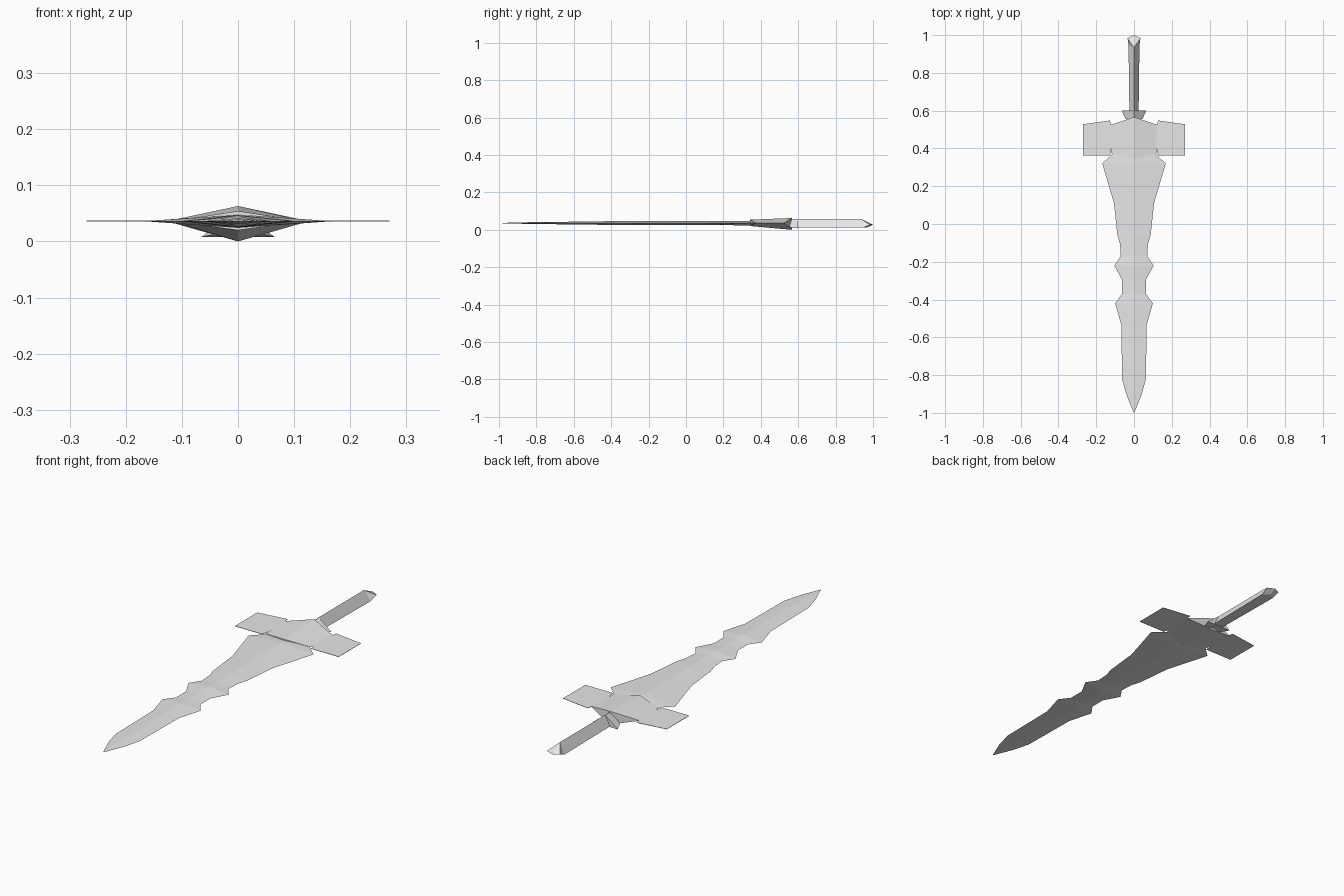
import bpy, bmesh

cube = bpy.data.objects.get("Cube")
if cube:
    bpy.data.objects.remove(cube, do_unlink=True)

steel = bpy.data.materials.new("steel_grey")
steel.use_nodes = True
GREY = (0.8, 0.8, 0.8, 1)
steel.diffuse_color = GREY
steel.node_tree.nodes["Principled BSDF"].inputs["Base Color"].default_value = GREY

MID = 0.036  # height of the cutting edge plane


def finish(name, bm):
    bmesh.ops.remove_doubles(bm, verts=bm.verts, dist=0.0001)
    bmesh.ops.recalc_face_normals(bm, faces=bm.faces)
    mesh = bpy.data.meshes.new(name)
    bm.to_mesh(mesh)
    bm.free()
    mesh.materials.append(steel)
    obj = bpy.data.objects.new(name, mesh)
    bpy.context.collection.objects.link(obj)
    return obj


def loft(name, rings):
    """Skin equal-length rings of points with flat faces and closed ends."""
    bm = bmesh.new()
    loops = [[bm.verts.new(p) for p in ring] for ring in rings]
    n = len(loops[0])
    for a, b in zip(loops, loops[1:]):
        for i in range(n):
            j = (i + 1) % n
            bm.faces.new((a[i], a[j], b[j], b[i]))
    bm.faces.new(loops[0])
    bm.faces.new(loops[-1])
    return finish(name, bm)


def diamond(half, y, up, down, y_ridge=None):
    r = y if y_ridge is None else y_ridge
    return [(half, y, MID), (0, r, MID + up), (-half, y, MID), (0, r, MID - down)]


def triangle(half, y, base, apex, y_apex=None):
    r = y if y_apex is None else y_apex
    return [(half, y, base), (0, r, apex), (-half, y, base)]


# Blade: wavy outline with a shallow diamond section (half width, y, ridge height)
outline = [
    (0.001, -1.0, 0.0005), (0.04, -0.905, 0.003), (0.063, -0.82, 0.005),
    (0.067, -0.535, 0.008), (0.10, -0.42, 0.010), (0.063, -0.37, 0.010),
    (0.063, -0.295, 0.010), (0.104, -0.22, 0.011), (0.070, -0.17, 0.010),
    (0.074, -0.105, 0.010), (0.088, -0.06, 0.010), (0.106, 0.11, 0.011),
    (0.168, 0.32, 0.012), (0.11, 0.375, 0.012), (0.08, 0.42, 0.012)]
loft("blade", [diamond(w, y, h, h) for w, y, h in outline])

# Guard core: faceted wedge growing toward the grip
loft("guard_core", [diamond(0.118, 0.375, 0.018, 0.016, 0.343),
                    diamond(0.127, 0.524, 0.027, 0.036, 0.566)])

# Guard wings: thin plates on both sides
wing = [(0.11, 0.45), (0.127, 0.362), (0.27, 0.362), (0.27, 0.528), (0.127, 0.548)]
for side, s in (("left", 1), ("right", -1)):
    loft(side + "_guard_wing",
         [[(s * x, y, MID + dz) for x, y in wing] for dz in (-0.0008, 0.0008)])

# Collar between guard and grip
loft("collar", [triangle(0.045, 0.555, 0.012, 0.056),
                triangle(0.065, 0.60, 0.008, 0.058)])

# Grip: triangular bar, flat underneath
loft("grip", [triangle(0.024, 0.56, 0.011, 0.059),
              triangle(0.029, 0.945, 0.011, 0.059, 0.935)])

# Pommel: flares slightly, then slopes down to a point
bm = bmesh.new()
apex = bm.verts.new((0, 0.935, 0.059))
tip = bm.verts.new((0, 1.0, 0.027))
l0, r0 = [bm.verts.new((s * 0.029, 0.945, 0.011)) for s in (1, -1)]
l1, r1 = [bm.verts.new((s * 0.034, 0.983, 0.027)) for s in (1, -1)]
base = bm.verts.new((0, 0.965, 0.011))
for f in ((apex, l0, l1), (apex, r1, r0), (apex, l1, tip), (apex, tip, r1),
          (l0, base, l1), (r0, r1, base), (base, tip, l1), (base, r1, tip),
          (l0, r0, base), (apex, r0, l0)):
    bm.faces.new(f)
finish("pommel", bm)
